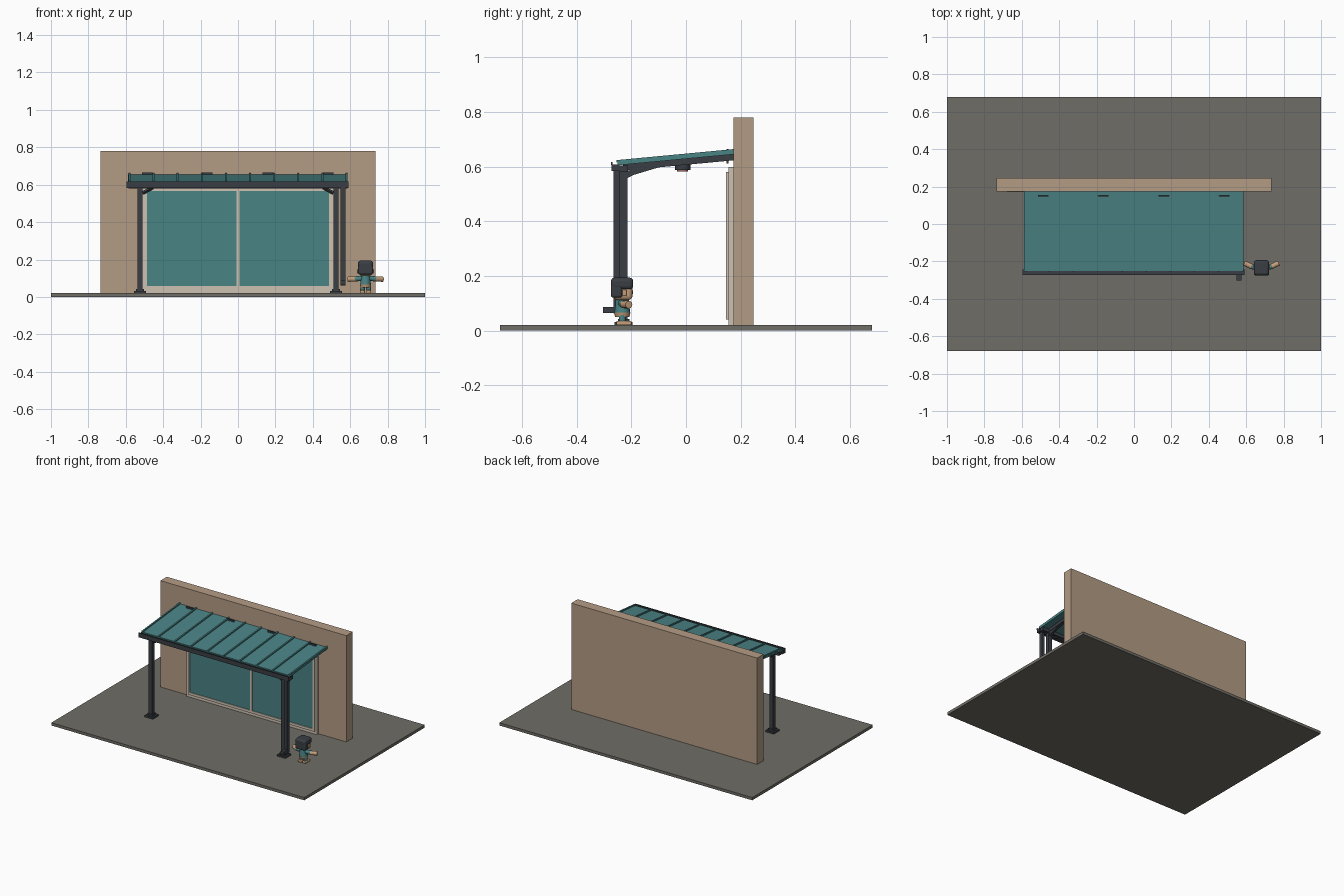
import bpy, bmesh, math
from mathutils import Vector

if "Cube" in bpy.data.objects:
    bpy.data.objects.remove(bpy.data.objects["Cube"])


def material(name, r, g, b):
    lin = [((c / 255 + 0.055) / 1.055) ** 2.4 for c in (r, g, b)]
    m = bpy.data.materials.new(name)
    m.diffuse_color = (*lin, 1)
    m.use_nodes = True
    m.node_tree.nodes["Principled BSDF"].inputs["Base Color"].default_value = m.diffuse_color
    return m


PAVING = material("paving grey", 112, 109, 102)
WALL = material("wall tan", 180, 156, 132)
TEAL = material("teal", 74, 131, 133)
DARK = material("charcoal", 58, 62, 68)
FRAME = material("frame cream", 206, 194, 178)
SKIN = material("skin", 198, 160, 124)
GLOW = material("lamp rose", 165, 110, 100)


def finish(name, bm, mat, bevel=0):
    bmesh.ops.recalc_face_normals(bm, faces=bm.faces)
    me = bpy.data.meshes.new(name)
    bm.to_mesh(me)
    bm.free()
    ob = bpy.data.objects.new(name, me)
    bpy.context.collection.objects.link(ob)
    me.materials.append(mat)
    if bevel:
        mod = ob.modifiers.new("rounded", 'BEVEL')
        mod.width, mod.segments = bevel, 3
    return ob


def box(name, x, y, z, mat, bevel=0):
    """Box from three (low, high) ranges."""
    bm = bmesh.new()
    bmesh.ops.create_cube(bm, size=1)
    for v in bm.verts:
        v.co = [r[0] if c < 0 else r[1] for c, r in zip(v.co, (x, y, z))]
    return finish(name, bm, mat, bevel)


def prism(name, pts, x, mat):
    """Side profile of (y, z) points extruded along x."""
    bm = bmesh.new()
    f = bm.faces.new([bm.verts.new((x[0], *p)) for p in pts])
    ext = bmesh.ops.extrude_face_region(bm, geom=[f])
    bmesh.ops.translate(bm, vec=(x[1] - x[0], 0, 0),
                        verts=[g for g in ext['geom'] if isinstance(g, bmesh.types.BMVert)])
    return finish(name, bm, mat)


def rod(name, a, b, r1, r2, mat, sides=12):
    a, b = Vector(a), Vector(b)
    bm = bmesh.new()
    bmesh.ops.create_cone(bm, cap_ends=True, segments=sides, radius1=r1, radius2=r2,
                          depth=(b - a).length)
    for v in bm.verts:
        v.co = (b - a).to_track_quat('Z', 'Y') @ v.co + (a + b) / 2
    return finish(name, bm, mat)


def slope(y0, y1, low, high):
    """Sloped strip parallel to the roof plane."""
    def h(y):
        return 0.613 + (y + 0.25) * 0.094
    return [(y0, h(y0) + low), (y1, h(y1) + low), (y1, h(y1) + high), (y0, h(y0) + high)]


# Ground and wall
box("paving", (-1, 1), (-0.68, 0.68), (0, 0.02), PAVING)
box("wall", (-0.735, 0.735), (0.174, 0.246), (0.02, 0.78), WALL)
box("wall_panel", (-0.68, -0.535), (0.172, 0.175), (0.317, 0.425), WALL)

# Sliding window: outer frame, sashes and panes
W = 0.515
box("frame_sill", (-W, W), (0.155, 0.174), (0.02, 0.045), FRAME)
box("frame_head", (-W, W), (0.155, 0.174), (0.575, 0.598), FRAME)
for s, side in ((-1, "left"), (1, "right")):
    box("frame_jamb_" + side, sorted((s * W, s * 0.497)), (0.155, 0.174), (0.045, 0.575), FRAME)
    x = sorted((s * 0.009, s * 0.487))
    box("pane_" + side, x, (0.152, 0.172), (0.058, 0.566), TEAL)
    for n, e in (("inner", (0, 0.009)), ("outer", (0.487, 0.5))):
        box(f"sash_{n}_{side}", sorted((s * e[0], s * e[1])), (0.147, 0.173), (0.04, 0.58), FRAME)
    for n, z in (("bottom", (0.04, 0.058)), ("top", (0.566, 0.58))):
        box(f"sash_{n}_{side}", x, (0.147, 0.173), z, FRAME)

# Roof sheet with standing seams
prism("roof_sheet", slope(-0.25, 0.174, -0.008, 0.003), (-0.588, 0.586), TEAL)
for i in range(10):
    x = -0.581 + i * 0.129
    prism("roof_seam", slope(-0.255, 0.174, 0.003, 0.011), (x - 0.005, x + 0.005), TEAL)

# Rafters under the roof
for i in range(5):
    x = -0.525 + i * 0.2625
    prism("rafter", slope(-0.23, 0.174, -0.03, -0.008), (x - 0.011, x + 0.011), DARK)

# Wall brackets poking through the roof
for x in (-0.485, -0.165, 0.16, 0.482):
    box("wall_bracket", (x - 0.029, x + 0.029), (0.148, 0.156), (0.612, 0.665), DARK)

# Front beam, gutter and trim
box("front_beam", (-0.585, 0.585), (-0.243, -0.213), (0.58, 0.604), DARK)
box("gutter", (-0.595, 0.59), (-0.272, -0.243), (0.583, 0.608), DARK)
box("gutter_lip", (-0.595, 0.59), (-0.274, -0.268), (0.605, 0.616), DARK)

# Posts with base plates and braces
for s in (-1, 1):
    x = s * 0.524
    box("post", (x - 0.014, x + 0.014), (-0.242, -0.214), (0.02, 0.585), DARK)
    box("base_plate", (x - 0.033, x + 0.033), (-0.261, -0.195), (0.02, 0.031), DARK)
    box("base_collar", (x - 0.021, x + 0.021), (-0.249, -0.207), (0.031, 0.043), DARK)
    prism("roof_brace", [(-0.214, 0.558), (-0.19, 0.57), (-0.09, 0.6),
                         (-0.11, 0.605), (-0.214, 0.585)], (x - 0.009, x + 0.009), DARK)
    rod("beam_brace", (s * 0.51, -0.228, 0.555), (s * 0.455, -0.228, 0.585),
        0.01, 0.01, DARK, 4)

# Downspout with outlet
box("downspout", (0.549, 0.574), (-0.265, -0.241), (0.062, 0.585), DARK)
box("downspout_outlet", (0.549, 0.574), (-0.303, -0.262), (0.064, 0.087), DARK)

# Ceiling lamps
for x in (-0.3, 0, 0.3):
    rod("lamp_body", (x, -0.012, 0.587), (x, -0.012, 0.622), 0.028, 0.028, DARK, 20)
    rod("lamp_lens", (x, -0.012, 0.582), (x, -0.012, 0.588), 0.02, 0.02, GLOW, 20)

# Small figure facing the wall
PX, PY = 0.682, -0.233
box("figure_head", (PX - 0.034, PX + 0.034), (PY - 0.03, PY + 0.037), (0.112, 0.17), SKIN, 0.014)
box("figure_hair", (PX - 0.041, PX + 0.041), (PY - 0.042, PY + 0.04), (0.15, 0.194), DARK, 0.014)
box("figure_hair_back", (PX - 0.04, PX + 0.04), (PY - 0.042, PY), (0.121, 0.17), DARK, 0.008)
rod("figure_torso", (PX, PY, 0.062), (PX, PY, 0.115), 0.029, 0.024, TEAL, 16)
rod("figure_hips", (PX, PY, 0.05), (PX, PY, 0.066), 0.026, 0.03, SKIN, 16)
for s in (-1, 1):
    def at(d, y, z):
        return (PX + s * d, PY + y, z)
    box("figure_ear", sorted((PX + s * 0.03, PX + s * 0.045)), (PY, PY + 0.016),
        (0.126, 0.15), SKIN, 0.004)
    box("figure_eye", (PX + s * 0.014 - 0.004, PX + s * 0.014 + 0.004),
        (PY + 0.035, PY + 0.039), (0.134, 0.146), DARK)
    rod("figure_sleeve", at(0.018, -0.002, 0.1), at(0.055, 0.006, 0.096), 0.013, 0.014, TEAL)
    rod("figure_arm", at(0.05, 0.004, 0.096), at(0.092, 0.024, 0.095), 0.014, 0.014, SKIN)
    rod("figure_leg", at(0.017, 0, 0.03), at(0.015, 0, 0.056), 0.012, 0.013, TEAL)
    box("figure_foot", (PX + s * 0.017 - 0.013, PX + s * 0.017 + 0.013),
        (PY - 0.022, PY + 0.034), (0.02, 0.036), SKIN, 0.005)

# Smooth the rounded figure and lamp parts
for ob in bpy.context.scene.objects:
    if ob.name.startswith(("figure", "lamp")):
        bpy.context.view_layer.objects.active = ob
        bpy.ops.object.select_all(action='DESELECT')
        ob.select_set(True)
        bpy.ops.object.shade_smooth_by_angle(angle=math.radians(35))
